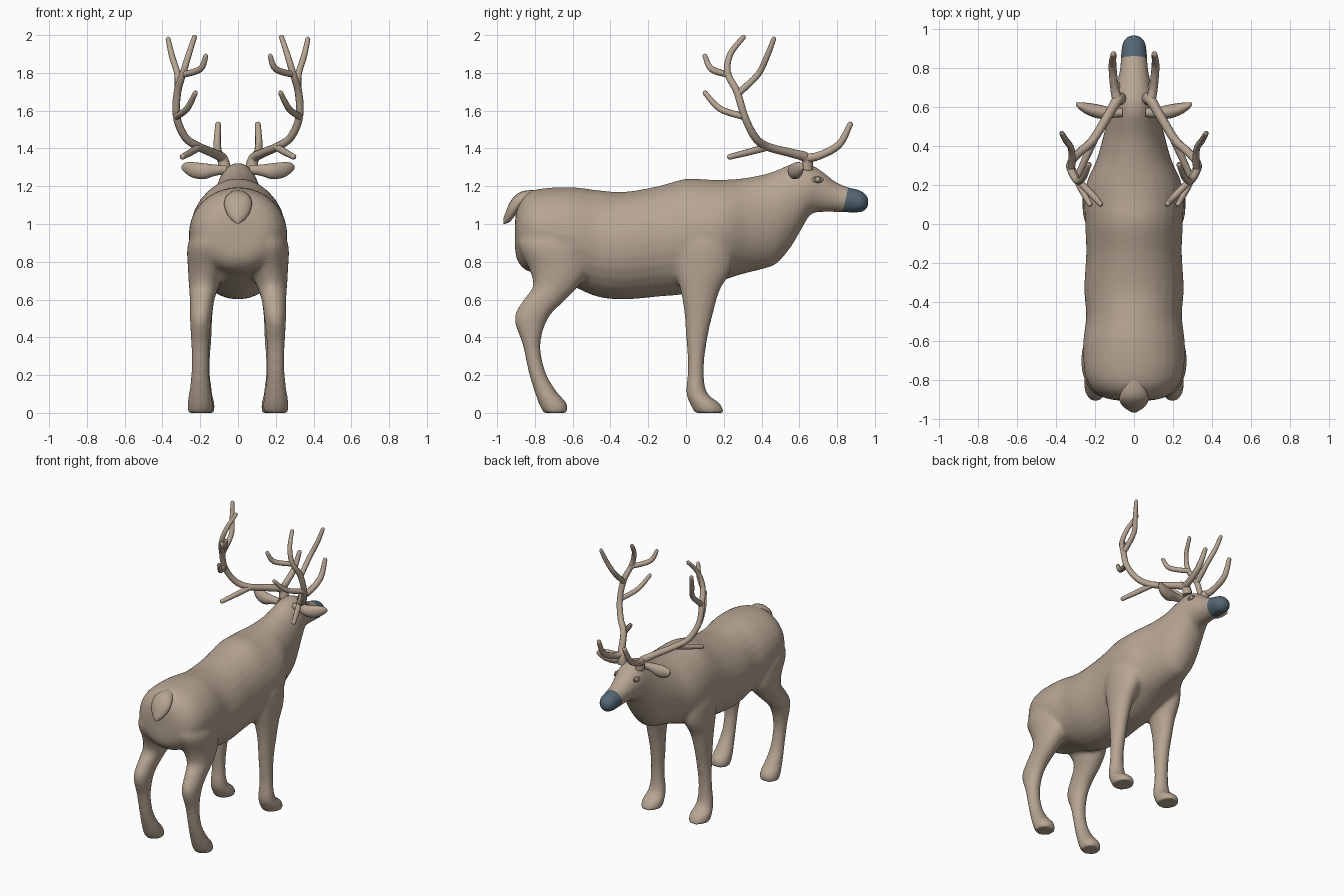
import bpy, bmesh, math
from mathutils import Vector

cube = bpy.data.objects.get("Cube")
if cube:
    bpy.data.objects.remove(cube, do_unlink=True)


def material(name, colour):
    mat = bpy.data.materials.new(name)
    mat.use_nodes = True
    mat.diffuse_color = (*colour, 1)
    shader = mat.node_tree.nodes["Principled BSDF"]
    shader.inputs["Base Color"].default_value = (*colour, 1)
    shader.inputs["Roughness"].default_value = 0.8
    return mat


TAN = material("tan hide", (0.47, 0.375, 0.29))
SLATE = material("slate nose", (0.09, 0.135, 0.175))


def smooth_rows(rows, steps):
    """Catmull-Rom interpolation between rows of measurements."""
    result = []
    for i in range(len(rows) - 1):
        a, b, c, d = (rows[min(max(i + k, 0), len(rows) - 1)] for k in (-1, 0, 1, 2))
        for s in range(steps):
            t = s / steps
            result.append([q + t * (r - p + t * (2 * p - 5 * q + 4 * r - e
                           + t * (3 * (q - r) + e - p))) / 2
                           for p, q, r, e in zip(a, b, c, d)])
    return result + [list(rows[-1])]


def loft(bm, rows, place, sides=28, steps=4):
    """Skin elliptical rings: each row is position, low, high, centre, half width."""
    rings = []
    for pos, low, high, centre, half in smooth_rows(rows, steps):
        ring = []
        for k in range(sides):
            angle = math.tau * k / sides
            across = centre + max(half, 0.002) * math.cos(angle)
            along = (low + high) / 2 + (high - low) / 2 * math.sin(angle)
            ring.append(bm.verts.new(place(pos, along, across)))
        rings.append(ring)
    for r, s in zip(rings, rings[1:]):
        for k in range(sides):
            j = (k + 1) % sides
            bm.faces.new((r[k], r[j], s[j], s[k]))
    bm.faces.new(rings[0])
    bm.faces.new(rings[-1])


def finish(bm, name, mat):
    bmesh.ops.recalc_face_normals(bm, faces=bm.faces)
    mesh = bpy.data.meshes.new(name)
    bm.to_mesh(mesh)
    bm.free()
    mesh.materials.append(mat)
    obj = bpy.data.objects.new(name, mesh)
    bpy.context.collection.objects.link(obj)
    shade(obj)
    return obj


def shade(obj, degrees=50):
    bpy.ops.object.select_all(action='DESELECT')
    obj.select_set(True)
    bpy.context.view_layer.objects.active = obj
    bpy.ops.object.shade_smooth_by_angle(angle=math.radians(degrees))


# Trunk, neck and head: y, bottom, top, half width
trunk = [
    (-0.905, 0.86, 1.02, 0.06), (-0.89, 0.80, 1.10, 0.15), (-0.84, 0.75, 1.165, 0.22),
    (-0.75, 0.73, 1.19, 0.255), (-0.6, 0.67, 1.195, 0.26), (-0.47, 0.615, 1.18, 0.245),
    (-0.33, 0.6, 1.17, 0.255), (-0.15, 0.615, 1.2, 0.245), (0, 0.63, 1.24, 0.25),
    (0.12, 0.67, 1.235, 0.255), (0.22, 0.71, 1.235, 0.24), (0.32, 0.74, 1.245, 0.195),
    (0.42, 0.765, 1.265, 0.165), (0.48, 0.79, 1.285, 0.15), (0.55, 0.87, 1.315, 0.13),
    (0.61, 0.97, 1.325, 0.115), (0.66, 1.05, 1.315, 0.105), (0.72, 1.063, 1.28, 0.088),
    (0.79, 1.063, 1.225, 0.073), (0.86, 1.06, 1.195, 0.067), (0.92, 1.06, 1.18, 0.062),
    (0.955, 1.075, 1.155, 0.04), (0.966, 1.1, 1.135, 0.015)]

# Legs: height, back, front, centre x, half width
hind_leg = [
    (1.02, -0.83, -0.6, 0.13, 0.06), (0.9, -0.89, -0.54, 0.15, 0.115),
    (0.76, -0.83, -0.52, 0.165, 0.1), (0.67, -0.81, -0.57, 0.18, 0.08),
    (0.6, -0.86, -0.635, 0.19, 0.066), (0.5, -0.91, -0.73, 0.197, 0.058),
    (0.36, -0.865, -0.77, 0.2, 0.048), (0.22, -0.835, -0.745, 0.2, 0.047),
    (0.12, -0.805, -0.69, 0.2, 0.058), (0.05, -0.78, -0.63, 0.2, 0.068),
    (0, -0.755, -0.625, 0.2, 0.066)]
front_leg = [
    (1.02, 0.0, 0.2, 0.15, 0.06), (0.9, -0.07, 0.25, 0.16, 0.1),
    (0.76, -0.06, 0.24, 0.175, 0.085), (0.65, -0.03, 0.18, 0.185, 0.068),
    (0.53, -0.01, 0.145, 0.19, 0.056), (0.4, 0.0, 0.115, 0.19, 0.05),
    (0.24, 0.01, 0.095, 0.195, 0.047), (0.11, 0.0, 0.11, 0.195, 0.058),
    (0.05, 0.02, 0.18, 0.195, 0.072), (0, 0.045, 0.205, 0.195, 0.07)]

bm = bmesh.new()
loft(bm, [(y, lo, hi, 0, w) for y, lo, hi, w in trunk], lambda p, a, c: (c, p, a))
for side in (-1, 1):
    for leg in (hind_leg, front_leg):
        loft(bm, leg, lambda p, a, c: (side * c, a, p))
body = finish(bm, "body", TAN)
shade(body)
remesh = body.modifiers.new("Blend", 'REMESH')
remesh.mode = 'VOXEL'
remesh.voxel_size = 0.013
soften = body.modifiers.new("Soften", 'SMOOTH')
soften.factor = 0.5
soften.iterations = 10
for name in ("Blend", "Soften"):
    bpy.ops.object.modifier_apply(modifier=name)

# Nose colour, cut cleanly around the muzzle
bm = bmesh.new()
bm.from_mesh(body.data)
cut, normal = Vector((0, 0.845, 1.13)), Vector((0, 1, -0.22))
bmesh.ops.bisect_plane(bm, geom=bm.verts[:] + bm.edges[:] + bm.faces[:],
                       plane_co=cut, plane_no=normal)
body.data.materials.clear()
body.data.materials.append(TAN)
body.data.materials.append(SLATE)
for face in bm.faces:
    middle = face.calc_center_median()
    face.material_index = int(middle.y > 0.7 and (middle - cut).dot(normal) > 0)
bm.to_mesh(body.data)
bm.free()
shade(body, 60)

# Tail: flat leaf hanging behind the rump
bm = bmesh.new()
tail = [(-0.8, 1.13, 1.18, 0, 0.04), (-0.86, 1.09, 1.175, 0, 0.066),
        (-0.9, 1.05, 1.155, 0, 0.074), (-0.935, 1.01, 1.11, 0, 0.055),
        (-0.965, 1.0, 1.035, 0, 0.01)]
loft(bm, tail, lambda p, a, c: (c, p, a), sides=16)
finish(bm, "tail", TAN)

# Antler branches: x, y, z, thickness
antler = {
    "beam": [(0.07, 0.64, 1.29, 0.034), (0.085, 0.635, 1.35, 0.028),
             (0.13, 0.56, 1.375, 0.024), (0.21, 0.43, 1.41, 0.022),
             (0.28, 0.365, 1.46, 0.021), (0.325, 0.31, 1.57, 0.02),
             (0.32, 0.27, 1.7, 0.02), (0.29, 0.22, 1.8, 0.018),
             (0.26, 0.235, 1.9, 0.016), (0.23, 0.305, 1.99, 0.013)],
    "brow_tine": [(0.085, 0.63, 1.35, 0.026), (0.1, 0.7, 1.36, 0.022),
                  (0.11, 0.81, 1.42, 0.02), (0.105, 0.87, 1.53, 0.015)],
    "rear_tine": [(0.2, 0.44, 1.41, 0.02), (0.25, 0.33, 1.38, 0.018),
                  (0.295, 0.23, 1.355, 0.015)],
    "lower_tine": [(0.325, 0.3, 1.57, 0.018), (0.27, 0.18, 1.61, 0.017),
                   (0.225, 0.1, 1.695, 0.013)],
    "upper_tine": [(0.295, 0.23, 1.79, 0.017), (0.2, 0.135, 1.82, 0.017),
                   (0.17, 0.1, 1.89, 0.013)],
    "front_tine": [(0.32, 0.275, 1.69, 0.019), (0.32, 0.38, 1.79, 0.017),
                   (0.35, 0.43, 1.89, 0.016), (0.37, 0.465, 1.98, 0.013)]}


def branch(name, points, side):
    """Round tapering tube through the points, with a blunt tip."""
    rows = smooth_rows(points, 5)
    tip = Vector(rows[-1][:3])
    ahead = (tip - Vector(rows[-2][:3])).normalized()
    for reach, shrink in ((0.007, 0.75), (0.011, 0.3)):
        rows.append([*(tip + ahead * reach), points[-1][3] * shrink])
    curve = bpy.data.curves.new(name, 'CURVE')
    curve.dimensions = '3D'
    curve.bevel_depth = 1
    curve.bevel_resolution = 3
    curve.use_fill_caps = True
    spline = curve.splines.new('POLY')
    spline.points.add(len(rows) - 1)
    for point, (x, y, z, r) in zip(spline.points, rows):
        point.co = (side * x, y, z, 1)
        point.radius = r
    curve.materials.append(TAN)
    obj = bpy.data.objects.new(name, curve)
    bpy.context.collection.objects.link(obj)
    bpy.ops.object.select_all(action='DESELECT')
    obj.select_set(True)
    bpy.context.view_layer.objects.active = obj
    bpy.ops.object.convert(target='MESH')
    shade(bpy.context.object)


# Ears: x, bottom, top, centre y, half depth
ear = [(0.06, 1.265, 1.31, 0.57, 0.022), (0.12, 1.255, 1.315, 0.57, 0.028),
       (0.18, 1.237, 1.322, 0.575, 0.036), (0.24, 1.245, 1.328, 0.59, 0.03),
       (0.28, 1.27, 1.325, 0.605, 0.018), (0.298, 1.29, 1.31, 0.615, 0.006)]

for side, label in ((1, "left"), (-1, "right")):
    for part, points in antler.items():
        branch(f"{label}_antler_{part}", points, side)
    bm = bmesh.new()
    loft(bm, ear, lambda p, a, c: (side * p, c, a), sides=18)
    finish(bm, label + "_ear", TAN)
    # Eye with a raised almond lid
    bpy.ops.mesh.primitive_uv_sphere_add(segments=16, ring_count=10, radius=0.016,
                                         location=(side * 0.079, 0.697, 1.235))
    eye = bpy.context.object
    eye.name = label + "_eye"
    bpy.ops.mesh.primitive_torus_add(major_radius=0.022, minor_radius=0.005,
                                     major_segments=20, minor_segments=8,
                                     location=(side * 0.085, 0.697, 1.235),
                                     rotation=(0, side * math.radians(70), side * 0.2))
    lid = bpy.context.object
    lid.name = label + "_eyelid"
    lid.scale = (0.7, 1.15, 1)
    for obj in (eye, lid):
        obj.data.materials.append(TAN)
        shade(obj)
